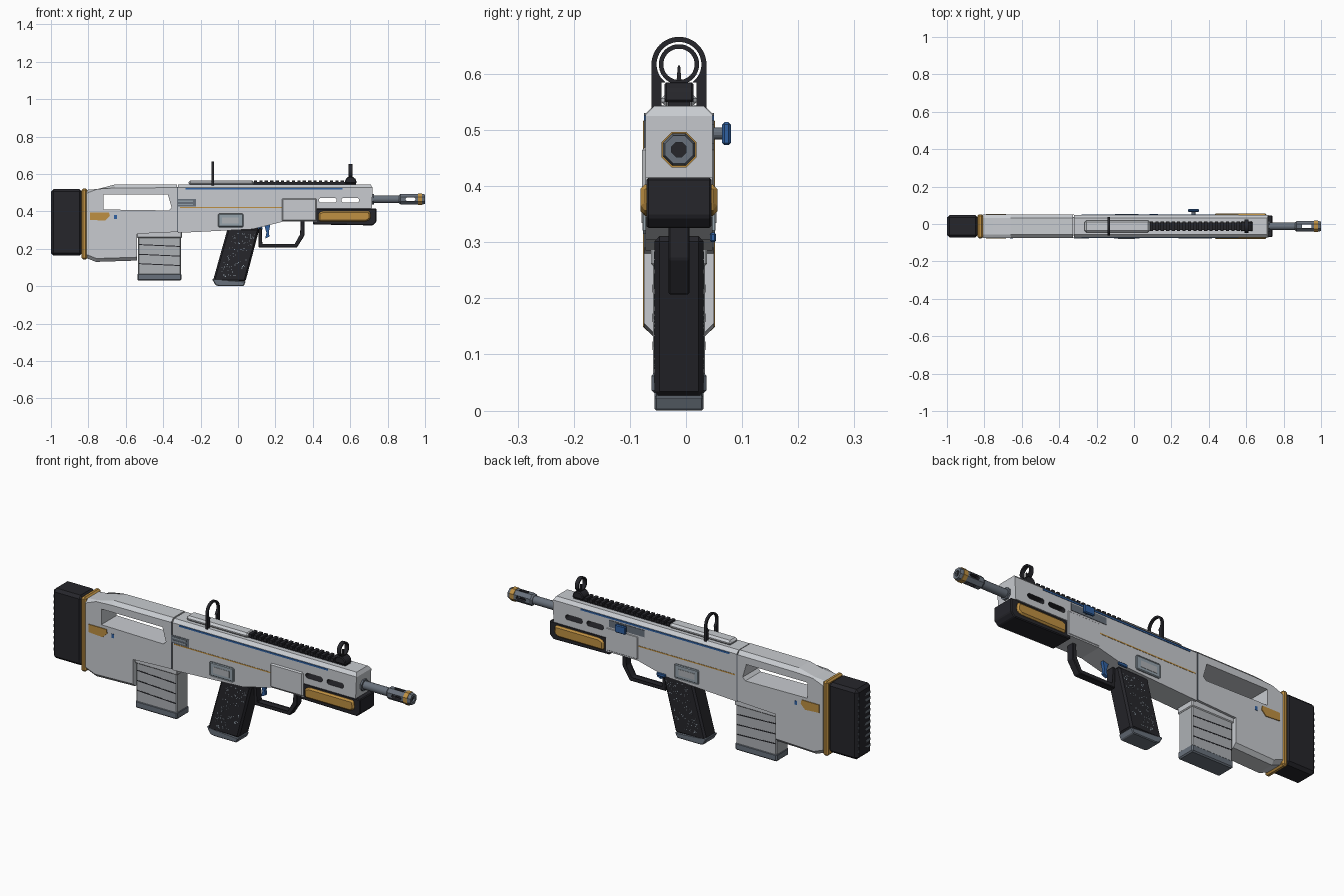
import bpy, bmesh, math, random
from mathutils import Vector

if "Cube" in bpy.data.objects:
    bpy.data.objects.remove(bpy.data.objects["Cube"])
random.seed(4)
YC = -0.0125  # centre plane of the body


def material(name, rgb):
    m = bpy.data.materials.new(name)
    m.use_nodes = True
    m.diffuse_color = (*rgb, 1)
    node = next(n for n in m.node_tree.nodes if n.type == 'BSDF_PRINCIPLED')
    node.inputs["Base Color"].default_value = (*rgb, 1)
    node.inputs["Roughness"].default_value = 0.6
    return m


SHELL = material("pale grey shell", (0.58, 0.60, 0.63))
MAG = material("mid grey", (0.42, 0.44, 0.46))
DARK = material("charcoal", (0.019, 0.019, 0.024))
SLATE = material("slate steel", (0.14, 0.165, 0.20))
STEEL = material("light blue grey", (0.30, 0.36, 0.41))
GOLD = material("ochre gold", (0.52, 0.28, 0.055))
BLUE = material("blue", (0.03, 0.12, 0.36))


def finish(name, bm, mat):
    bmesh.ops.recalc_face_normals(bm, faces=bm.faces)
    me = bpy.data.meshes.new(name)
    bm.to_mesh(me)
    bm.free()
    me.materials.append(mat)
    ob = bpy.data.objects.new(name, me)
    bpy.context.scene.collection.objects.link(ob)
    return ob


def prism(name, outlines, spans, mat, bevel=0, axis='y', rule=None):
    """Extrude each outline over each span; rule picks the bevelled edges."""
    bm = bmesh.new()
    for pts in outlines:
        for a, b in spans:
            rings = []
            for d in (a, b):
                co = [(p, d + YC, q) if axis == 'y' else (d, p + YC, q) for p, q in pts]
                rings.append([bm.verts.new(c) for c in co])
            bm.faces.new(rings[0])
            bm.faces.new(rings[1][::-1])
            for i in range(len(pts)):
                j = (i + 1) % len(pts)
                bm.faces.new((rings[0][i], rings[0][j], rings[1][j], rings[1][i]))
    if bevel:
        edges = [e for e in bm.edges if rule is None or rule(e)]
        bmesh.ops.bevel(bm, geom=edges, offset=bevel, segments=1, profile=0.5, affect='EDGES')
    return finish(name, bm, mat)


def rect(x0, x1, z0, z1):
    return [(x0, z0), (x1, z0), (x1, z1), (x0, z1)]


def box(name, x, y, z, mat, bevel=0):
    return prism(name, [rect(*x, *z)], [y], mat, bevel)


def sides(base, t):
    """Matching spans on both flanks, t thick."""
    return [(base, base + t), (-base - t, -base)]


def lathe(name, profile, n, mat, z, y=0, x=0, axis='x', closed=True):
    """Revolve (along, radius) pairs about an axis through y, z."""
    bm = bmesh.new()
    rings = []
    for a, r in profile:
        ring = []
        for i in range(n):
            t = (i + 0.5) * math.tau / n
            u, v = r * math.cos(t), r * math.sin(t)
            ring.append(bm.verts.new((a, y + YC + u, z + v) if axis == 'x' else (x + u, a + YC, z + v)))
        rings.append(ring)
    for k in range(len(rings) if closed else len(rings) - 1):
        a, b = rings[k], rings[(k + 1) % len(rings)]
        for i in range(n):
            j = (i + 1) % n
            bm.faces.new((a[i], a[j], b[j], b[i]))
    if not closed:
        bm.faces.new(rings[0])
        bm.faces.new(rings[-1])
    return finish(name, bm, mat)


def cut(ob, cutter):
    mod = ob.modifiers.new("cut", 'BOOLEAN')
    mod.operation, mod.solver, mod.object = 'DIFFERENCE', 'EXACT', cutter
    mod.material_mode = 'TRANSFER'
    dg = bpy.context.evaluated_depsgraph_get()
    me = bpy.data.meshes.new_from_object(ob.evaluated_get(dg))
    ob.modifiers.clear()
    ob.data = me
    bpy.data.objects.remove(cutter)


def smooth(ob):
    bpy.ops.object.select_all(action='DESELECT')
    ob.select_set(True)
    bpy.context.view_layer.objects.active = ob
    bpy.ops.object.shade_smooth_by_angle(angle=math.radians(35))


def lengthwise(e):
    d = e.verts[0].co - e.verts[1].co
    return abs(d.y) < 0.001 and abs(d.x) > 0.02


# Stock with a see-through slot
stock = prism("stock", [[(-0.81, 0.15), (-0.76, 0.13), (-0.54, 0.137), (-0.54, 0.28), (-0.325, 0.29),
                         (-0.325, 0.545), (-0.66, 0.543), (-0.75, 0.52), (-0.81, 0.515)]],
              [(-0.062, 0.062)], SHELL, 0.018,
              rule=lambda e: lengthwise(e) and (min(v.co.z for v in e.verts) > 0.5 or max(v.co.z for v in e.verts) < 0.16))
cut(stock, prism("slot_cutter", [[(-0.72, 0.41), (-0.37, 0.405), (-0.355, 0.42), (-0.375, 0.49), (-0.72, 0.49)]],
                 [(-0.2, 0.2)], SHELL))
box("stock_band", (-0.836, -0.808), (-0.0645, 0.0645), (0.142, 0.523), GOLD, 0.008)
box("butt_pad", (-1.0, -0.834), (-0.06, 0.06), (0.163, 0.52), DARK, 0.014)
prism("pad_ridges", [rect(-1.0, -0.995, z, z + 0.012) for z in [0.2 + 0.03 * i for i in range(10)]],
      [(-0.05, 0.05)], SLATE)
prism("stock_badges", [[(-0.79, 0.355), (-0.71, 0.35), (-0.685, 0.375), (-0.69, 0.395), (-0.79, 0.395)]],
      sides(0.062, 0.004), GOLD)
prism("stock_studs", [rect(-0.662, -0.648, 0.36, 0.38)], sides(0.062, 0.002), BLUE)

# Receiver with cooling vents
receiver = prism("receiver", [[(-0.32, 0.285), (0.08, 0.305), (0.24, 0.345), (0.42, 0.345), (0.42, 0.415),
                               (0.715, 0.415), (0.72, 0.525), (0.71, 0.543), (-0.32, 0.543)]],
                 [(-0.06, 0.06)], SHELL, 0.016,
                 rule=lambda e: lengthwise(e) and min(v.co.z for v in e.verts) > 0.5)


def capsule(x0, x1, z, r):
    return [(x1 + r * math.cos(t), z + r * math.sin(t)) if math.cos(t) > 0 else
            (x0 + r * math.cos(t), z + r * math.sin(t)) for t in [(i + 0.5) * math.tau / 12 for i in range(12)]]


cut(receiver, prism("vent_cutter", [capsule(a, a + 0.07, 0.46, 0.013) for a in (0.445, 0.565)],
                    [(-0.2, 0.2)], DARK))
prism("side_housing", [rect(0.235, 0.42, 0.348, 0.47)], [(-0.066, 0.062)], SHELL, 0.006)
prism("blue_pinstripes", [rect(-0.28, 0.56, 0.517, 0.526)], sides(0.0595, 0.003), BLUE)
prism("gold_seams", [rect(-0.31, 0.235, 0.417, 0.423)], sides(0.06, 0.0012), GOLD)
prism("body_seam", [rect(-0.327, -0.321, 0.29, 0.53)], sides(0.06, 0.0025), SLATE)
prism("frame_plates", [rect(-0.108, 0.03, 0.315, 0.388)], sides(0.058, 0.007), STEEL, 0.006)
prism("frame_plate_ridges", [rect(-0.085, 0.005, 0.334, 0.366)], sides(0.065, 0.0015), MAG)
prism("release_catch", [rect(-0.32, -0.225, 0.425, 0.465)], [(-0.062, -0.058)], SLATE)
prism("catch_ribs", [rect(-0.32, -0.24, z, z + 0.007) for z in (0.433, 0.45)], [(-0.064, -0.06)], STEEL)

# Charging handle and safety on the left flank
box("handle_track", (0.20, 0.40), (0.058, 0.0625), (0.475, 0.51), SLATE)
lathe("handle_stem", [(0.055, 0.011), (0.08, 0.011)], 12, SLATE, z=0.494, x=0.318, axis='y', closed=False)
box("handle_knob", (0.288, 0.348), (0.077, 0.0925), (0.473, 0.514), BLUE, 0.004)
box("safety_switch", (0.08, 0.13), (0.055, 0.066), (0.3, 0.317), BLUE, 0.003)

# Top cover and toothed rail
box("top_cover", (-0.265, 0.085), (-0.032, 0.032), (0.54, 0.566), SHELL, 0.01)
box("rail_base", (0.08, 0.63), (-0.02, 0.02), (0.54, 0.556), DARK)
prism("rail_teeth", [rect(x, x + 0.017, 0.55, 0.566) for x in [0.085 + 0.029 * i for i in range(17)]],
      [(-0.026, 0.026)], DARK)

# Sights
N = 24
arch = [(0.049 * math.cos(math.pi * i / N), 0.617 + 0.049 * math.sin(math.pi * i / N)) for i in range(N + 1)]
rear = prism("rear_sight", [arch + [(-0.049, 0.535), (0.049, 0.535)]], [(-0.141, -0.128)], DARK, axis='x')
cut(rear, lathe("sight_cutter", [(-0.2, 0.04), (-0.1, 0.04)], 32, DARK, z=0.617, closed=False))
cut(rear, box("leg_cutter", (-0.2, -0.1), (-0.031, 0.031), (0.5, 0.585), DARK))
prism("front_sight_base", [[(0.57, 0.55), (0.635, 0.55), (0.63, 0.572), (0.615, 0.585), (0.588, 0.585), (0.575, 0.572)]],
      [(-0.026, 0.026)], DARK, 0.004)
smooth(lathe("front_sight_ring", [(0.592, 0.036), (0.612, 0.036), (0.612, 0.028), (0.592, 0.028)], 28, DARK, z=0.617))
prism("front_sight_post", [[(-0.005, 0.58), (0.005, 0.58), (0.002, 0.615), (-0.002, 0.615)]],
      [(0.598, 0.606)], DARK, axis='x')

# Barrel and slotted muzzle
smooth(lathe("barrel", [(0.70, 0.021), (0.875, 0.021)], 16, SLATE, z=0.465, closed=False))
lathe("barrel_collar", [(0.715, 0.03), (0.727, 0.03)], 8, SLATE, z=0.465, closed=False)
muzzle = lathe("muzzle_brake", [(0.862, 0.024), (0.87, 0.031), (0.985, 0.031), (1.0, 0.027), (1.0, 0.014), (0.862, 0.014)],
               8, SLATE, z=0.465)
slot = [capsule(0.905, 0.94, 0.465, 0.009)]
cut(muzzle, prism("muzzle_cutter", slot, [(-0.1, 0.1)], DARK))
cut(muzzle, box("muzzle_top_cutter", (0.897, 0.948), (-0.009, 0.009), (0.4, 0.53), DARK))
lathe("muzzle_ring", [(0.962, 0.03), (0.962, 0.034), (0.985, 0.034), (0.985, 0.03)], 8, GOLD, z=0.465)
lathe("bore_plug", [(0.965, 0.0145), (0.99, 0.0145)], 8, DARK, z=0.465, closed=False)

# Fore-end with raised panels
prism("fore_end", [[(0.40, 0.33), (0.72, 0.325), (0.74, 0.345), (0.74, 0.415), (0.40, 0.415)]],
      [(-0.058, 0.058)], DARK, 0.004)
prism("fore_end_panels", [[(0.43, 0.347), (0.69, 0.347), (0.71, 0.362), (0.705, 0.403), (0.455, 0.403), (0.43, 0.392)]],
      sides(0.05, 0.0185), GOLD, 0.008)

# Magazine
box("magazine", (-0.535, -0.305), (-0.046, 0.046), (0.06, 0.29), MAG, 0.005)
box("magazine_collar", (-0.54, -0.30), (-0.05, 0.05), (0.258, 0.3), SHELL, 0.004)
box("magazine_base", (-0.538, -0.302), (-0.049, 0.049), (0.03, 0.068), SLATE, 0.006)
prism("magazine_grooves", [[(-0.53, z + 0.008), (-0.53, z + 0.013), (-0.31, z + 0.003), (-0.31, z - 0.002)]
                           for z in (0.11, 0.16, 0.212)], sides(0.046, 0.001), DARK)

# Pistol grip with speckled flanks
prism("grip", [[(-0.135, 0.025), (0.04, 0.025), (0.115, 0.31), (-0.055, 0.31)]], [(-0.044, 0.044)], DARK, 0.009)
prism("grip_cap", [[(-0.14, 0.04), (-0.12, 0.005), (-0.1, 0), (0.03, 0), (0.042, 0.026)]], [(-0.044, 0.044)], SLATE, 0.004)
specks = []
for i in range(90):
    h = random.random()
    x, z = -0.105 + 0.08 * h + 0.12 * random.random(), 0.045 + 0.235 * h
    specks.append(rect(x, x + 0.004, z, z + 0.004))
prism("grip_speckle", specks, sides(0.044, 0.0006), STEEL)

# Trigger and guard
prism("trigger_guard", [[(0.11, 0.31), (0.11, 0.207), (0.315, 0.207), (0.355, 0.27), (0.355, 0.35), (0.335, 0.35),
                         (0.335, 0.277), (0.305, 0.223), (0.127, 0.223), (0.127, 0.31)]],
      [(-0.019, 0.019)], DARK, 0.003)
prism("trigger", [[(0.14, 0.33), (0.175, 0.34), (0.165, 0.29), (0.168, 0.265), (0.145, 0.255), (0.152, 0.285)]],
      [(-0.008, 0.008)], BLUE)
